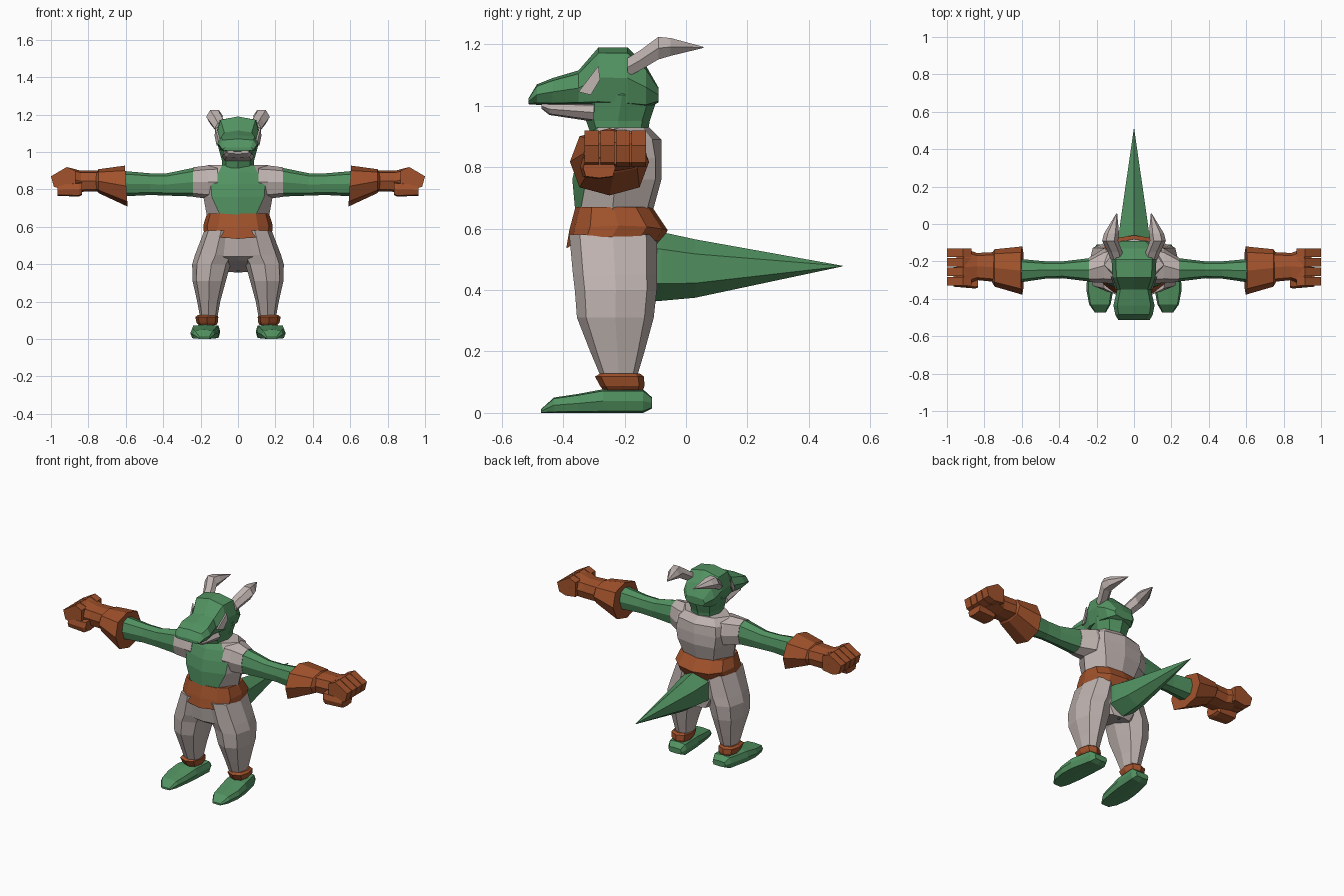
import bpy, bmesh, math


def material(name, rgb):
    m = bpy.data.materials.new(name)
    m.diffuse_color = (*rgb, 1)
    return m


GREEN = material("scale green", (0.085, 0.29, 0.12))
GREY = material("cloth grey", (0.52, 0.45, 0.43))
BROWN = material("leather brown", (0.36, 0.085, 0.025))


def ring(axis, t, a0, a1, b0, b1, n=8, p=0.8, drop=0.0):
    """Boxy oval at position t on an axis; a and b are the two other axes in xyz order."""
    pts = []
    for i in range(n):
        ang = 2 * math.pi * i / n
        c, s = round(math.cos(ang), 6), round(math.sin(ang), 6)
        a = (a0 + a1) / 2 + (a1 - a0) / 2 * math.copysign(abs(c) ** p, c)
        b = (b0 + b1) / 2 + (b1 - b0) / 2 * math.copysign(abs(s) ** p, s)
        u = t - drop * s * s
        pts.append({"x": (u, a, b), "y": (a, u, b), "z": (a, b, u)}[axis])
    return pts


def loft(name, rings, mat, mirror=False):
    """Skin a list of equal rings, cap both ends, optionally mirror across x."""
    bm = bmesh.new()
    vs = [[bm.verts.new(p) for p in r] for r in rings]
    n = len(vs[0])
    for lo, hi in zip(vs, vs[1:]):
        for i in range(n):
            j = (i + 1) % n
            bm.faces.new((lo[i], lo[j], hi[j], hi[i]))
    bm.faces.new(vs[0])
    bm.faces.new(vs[-1])
    bmesh.ops.recalc_face_normals(bm, faces=bm.faces[:])
    me = bpy.data.meshes.new(name)
    bm.to_mesh(me)
    bm.free()
    me.materials.append(mat)
    ob = bpy.data.objects.new(name, me)
    bpy.context.collection.objects.link(ob)
    if mirror:
        ob.modifiers.new("mirror", "MIRROR").use_mirror_merge = False
    return ob


def tube(name, axis, rows, mat, mirror=False, **kw):
    return loft(name, [ring(axis, *r, **kw) for r in rows], mat, mirror)


# Torso: half section = front centre, chest panel edge, side, back edge, back centre
def torso_ring(z, yf, xp, yp, xs, ys, xb, yb, yc):
    half = [(xp, yp), (xs, ys), (xb, yb)]
    pts = [(0, yf)] + half + [(0, yc)] + [(-x, y) for x, y in reversed(half)]
    return [(x, y, z) for x, y in pts]


torso = loft("torso", [
    torso_ring(0.65, -0.36, 0.09, -0.345, 0.165, -0.24, 0.10, -0.13, -0.11),
    torso_ring(0.76, -0.37, 0.14, -0.325, 0.185, -0.23, 0.13, -0.10, -0.08),
    torso_ring(0.83, -0.355, 0.145, -0.31, 0.19, -0.22, 0.14, -0.10, -0.08),
    torso_ring(0.89, -0.33, 0.105, -0.30, 0.19, -0.22, 0.13, -0.11, -0.08),
    torso_ring(0.93, -0.30, 0.085, -0.285, 0.16, -0.22, 0.10, -0.14, -0.12)], GREY)
torso.data.materials.append(GREEN)
for f in torso.data.polygons:  # green chest panel: faces touching the front centre line
    c = f.center
    if f.normal.y < -0.5 and abs(c.x) < 0.08:
        f.material_index = 1

# Belt and trousers
loft("belt", [
    ring("z", 0.555, -0.175, 0.175, -0.375, -0.10, n=12),
    ring("z", 0.575, -0.183, 0.183, -0.39, -0.09, n=12, drop=0.04),
    ring("z", 0.61, -0.185, 0.185, -0.38, -0.06, n=12, drop=0.015),
    ring("z", 0.67, -0.166, 0.166, -0.36, -0.11, n=12)], BROWN)
pelvis = [ring("z", 0.39, -0.10, 0.10, -0.33, -0.10, n=12),
          ring("z", 0.44, -0.18, 0.18, -0.36, -0.095, n=12),
          ring("z", 0.59, -0.175, 0.175, -0.38, -0.095, n=12)]
pelvis[0] = [(x, y, 0.42 - 0.28 * (y + 0.33)) for x, y, z in pelvis[0]]
loft("trouser_seat", pelvis, GREY)
tube("trouser_legs", "z", [
    (0.10, 0.113, 0.20, -0.27, -0.165),
    (0.20, 0.095, 0.218, -0.312, -0.135),
    (0.31, 0.065, 0.243, -0.355, -0.105),
    (0.40, 0.04, 0.245, -0.362, -0.095),
    (0.45, 0.01, 0.23, -0.368, -0.095),
    (0.58, 0.0, 0.18, -0.38, -0.095)], GREY, True)

# Anklets and feet
tube("anklets", "z", [
    (0.075, 0.115, 0.21, -0.27, -0.14),
    (0.088, 0.108, 0.222, -0.28, -0.135),
    (0.118, 0.105, 0.228, -0.296, -0.137),
    (0.128, 0.112, 0.215, -0.28, -0.15)], BROWN, True)
tube("feet", "y", [
    (-0.472, 0.15, 0.21, 0, 0.012),
    (-0.43, 0.125, 0.24, 0, 0.05),
    (-0.35, 0.11, 0.255, 0, 0.062),
    (-0.27, 0.10, 0.25, 0, 0.077),
    (-0.14, 0.095, 0.22, 0, 0.077),
    (-0.11, 0.11, 0.20, 0.015, 0.05)], GREEN, True, p=0.45)

# Tail: six sides with a ridge on top
loft("tail", [[(w * math.sin(math.radians(a)) / 0.866, y, zc + h * math.cos(math.radians(a)))
               for a in range(0, 360, 60)]
              for y, w, zc, h in [(-0.14, 0.085, 0.48, 0.12), (-0.08, 0.085, 0.477, 0.112),
                                  (0.03, 0.07, 0.47, 0.095), (0.51, 0.001, 0.478, 0.001)]], GREEN)

# Sleeves, arms and gloves
tube("sleeves", "x", [
    (0.11, -0.32, -0.12, 0.75, 0.93),
    (0.16, -0.315, -0.13, 0.75, 0.928),
    (0.24, -0.31, -0.18, 0.76, 0.918)], GREY, True)
tube("arms", "x", [
    (0.235, -0.308, -0.182, 0.762, 0.916),
    (0.38, -0.29, -0.20, 0.767, 0.886),
    (0.47, -0.292, -0.20, 0.77, 0.886),
    (0.63, -0.315, -0.185, 0.762, 0.90)], GREEN, True)
cuff = [ring("x", 0.60, -0.378, -0.12, 0.708, 0.927),
        ring("x", 0.745, -0.335, -0.135, 0.78, 0.908),
        ring("x", 0.76, -0.31, -0.155, 0.80, 0.89)]
cuff[0] = [(0.605 - 0.015 * (0.927 - z) / 0.219, y, z) for x, y, z in cuff[0]]
loft("glove_cuffs", cuff, BROWN, True)
tube("glove_palms", "x", [
    (0.74, -0.31, -0.15, 0.79, 0.90),
    (0.84, -0.30, -0.155, 0.787, 0.90),
    (0.91, -0.33, -0.13, 0.80, 0.918),
    (0.95, -0.32, -0.14, 0.81, 0.88)], BROWN, True, p=0.6)
finger = [(0.87, 0.90), (0.915, 0.92), (1.0, 0.87), (0.985, 0.815), (0.94, 0.80), (0.87, 0.81)]
for i in range(4):
    y0 = -0.33 + 0.051 * i
    loft(f"glove_finger_{i + 1}", [[(x, y, z) for x, z in finger] for y in (y0, y0 + 0.046)],
         BROWN, True)
tube("glove_thumbs", "x", [
    (0.835, -0.34, -0.24, 0.77, 0.84),
    (0.85, -0.345, -0.23, 0.762, 0.838),
    (0.965, -0.335, -0.23, 0.765, 0.83)], BROWN, True, p=0.5)

# Neck, head and jaw
tube("neck", "z", [
    (0.88, -0.085, 0.085, -0.30, -0.13),
    (0.95, -0.085, 0.085, -0.325, -0.118),
    (1.035, -0.108, 0.108, -0.325, -0.09),
    (1.07, -0.09, 0.09, -0.28, -0.10)], GREEN)
tube("head", "y", [
    (-0.512, -0.085, 0.085, 1.005, 1.025),
    (-0.485, -0.10, 0.10, 1.003, 1.07),
    (-0.435, -0.11, 0.11, 1.0, 1.09),
    (-0.35, -0.09, 0.09, 1.0, 1.115),
    (-0.285, -0.115, 0.115, 0.995, 1.19),
    (-0.19, -0.12, 0.12, 0.99, 1.19),
    (-0.13, -0.108, 0.108, 0.99, 1.13),
    (-0.09, -0.07, 0.07, 1.01, 1.06)], GREEN, p=0.6)
tube("jaw", "y", [
    (-0.47, -0.06, 0.06, 0.99, 1.008),
    (-0.445, -0.075, 0.075, 0.97, 1.008),
    (-0.30, -0.087, 0.087, 0.948, 1.008)], GREY, p=0.6)

# Eyes: slanted plates on the sides of the head
eye = [(0.10, -0.35, 1.045), (0.122, -0.285, 1.13), (0.125, -0.28, 1.085), (0.115, -0.31, 1.035)]
loft("eyes", [[(x - 0.009, y, z) for x, y, z in eye], eye], GREY, True)

# Horns: sweep up and back to a point
tube("horns", "y", [
    (-0.19, 0.055, 0.125, 1.09, 1.16),
    (-0.15, 0.062, 0.14, 1.11, 1.185),
    (-0.09, 0.085, 0.17, 1.145, 1.23),
    (-0.05, 0.08, 0.16, 1.158, 1.225),
    (0.057, 0.09, 0.094, 1.188, 1.192)], GREY, True, n=6, p=1.0)
